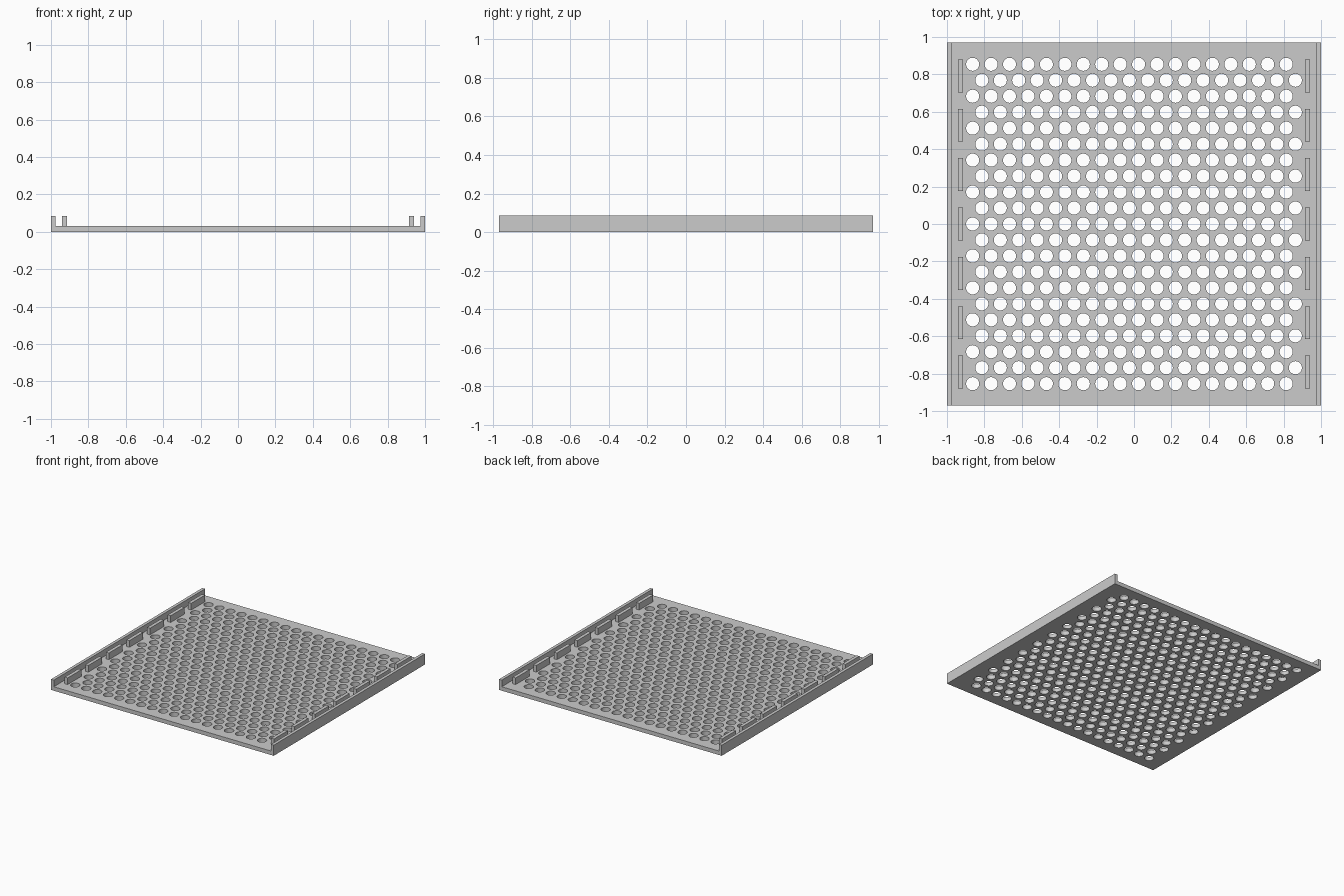
import bpy, bmesh
from math import cos, sin, pi, sqrt

cube = bpy.data.objects.get("Cube")
if cube:
    bpy.data.objects.remove(cube, do_unlink=True)

HALF_X, HALF_Y = 1.0, 0.97
PLATE, TOP = 0.032, 0.086
RADIUS, PITCH = 0.035, 0.0986
ROWS, COLS, SIDES = 21, 18, 32

grey = bpy.data.materials.new("plain grey")
grey.use_nodes = True
colour = (0.6, 0.6, 0.6, 1)
grey.diffuse_color = colour
grey.node_tree.nodes["Principled BSDF"].inputs["Base Color"].default_value = colour


def add_object(name, data):
    obj = bpy.data.objects.new(name, data)
    bpy.context.scene.collection.objects.link(obj)
    return obj


def add_box(name, x0, x1, y0, y1, z0, z1):
    bm = bmesh.new()
    bmesh.ops.create_cube(bm, size=1)
    for v in bm.verts:
        v.co.x = x1 if v.co.x > 0 else x0
        v.co.y = y1 if v.co.y > 0 else y0
        v.co.z = z1 if v.co.z > 0 else z0
    mesh = bpy.data.meshes.new(name)
    bm.to_mesh(mesh)
    bm.free()
    mesh.materials.append(grey)
    return add_object(name, mesh)


def add_loop(curve, points):
    spline = curve.splines.new('POLY')
    spline.points.add(len(points) - 1)
    for p, (x, y) in zip(spline.points, points):
        p.co = (x, y, 0, 1)
    spline.use_cyclic_u = True


# Perforated plate: filled outline with staggered round holes, extruded
outline = bpy.data.curves.new("plate_outline", 'CURVE')
outline.dimensions = '2D'
outline.fill_mode = 'BOTH'
outline.extrude = PLATE / 2
add_loop(outline, [(-HALF_X, -HALF_Y), (HALF_X, -HALF_Y),
                   (HALF_X, HALF_Y), (-HALF_X, HALF_Y)])
ring = [(RADIUS * cos(2 * pi * i / SIDES), RADIUS * sin(2 * pi * i / SIDES))
        for i in range(SIDES)]
first_x = -PITCH * (COLS - 0.5) / 2
for row in range(ROWS):
    cy = (row - (ROWS - 1) / 2) * PITCH * sqrt(3) / 2
    for col in range(COLS):
        cx = first_x + (col + 0.5 * (row % 2)) * PITCH
        add_loop(outline, [(cx + x, cy + y) for x, y in ring])

# Turn the outline into one welded mesh resting on the ground
guide = add_object("plate_guide", outline)
bpy.context.view_layer.update()
graph = bpy.context.evaluated_depsgraph_get()
mesh = bpy.data.meshes.new_from_object(guide.evaluated_get(graph))
bpy.data.objects.remove(guide, do_unlink=True)
bm = bmesh.new()
bm.from_mesh(mesh)
bmesh.ops.remove_doubles(bm, verts=bm.verts, dist=0.0001)
bmesh.ops.translate(bm, verts=bm.verts, vec=(0, 0, PLATE / 2))
bmesh.ops.recalc_face_normals(bm, faces=bm.faces)
for face in bm.faces:
    face.smooth = False
bm.to_mesh(mesh)
bm.free()
mesh.materials.clear()
mesh.materials.append(grey)
mesh.name = "perforated_plate"
add_object("perforated_plate", mesh)

# Side walls and the row of short tabs just inside each one
for side, sign in (("left", 1), ("right", -1)):
    x0, x1 = sorted((sign * 0.975, sign * HALF_X))
    add_box(f"{side}_wall", x0, x1, -HALF_Y, HALF_Y, PLATE, TOP)
    x0, x1 = sorted((sign * 0.913, sign * 0.94))
    for i in range(7):
        y = (i - 3) * 0.264
        add_box(f"{side}_tab_{i + 1}", x0, x1, y - 0.088, y + 0.088, PLATE, TOP)
